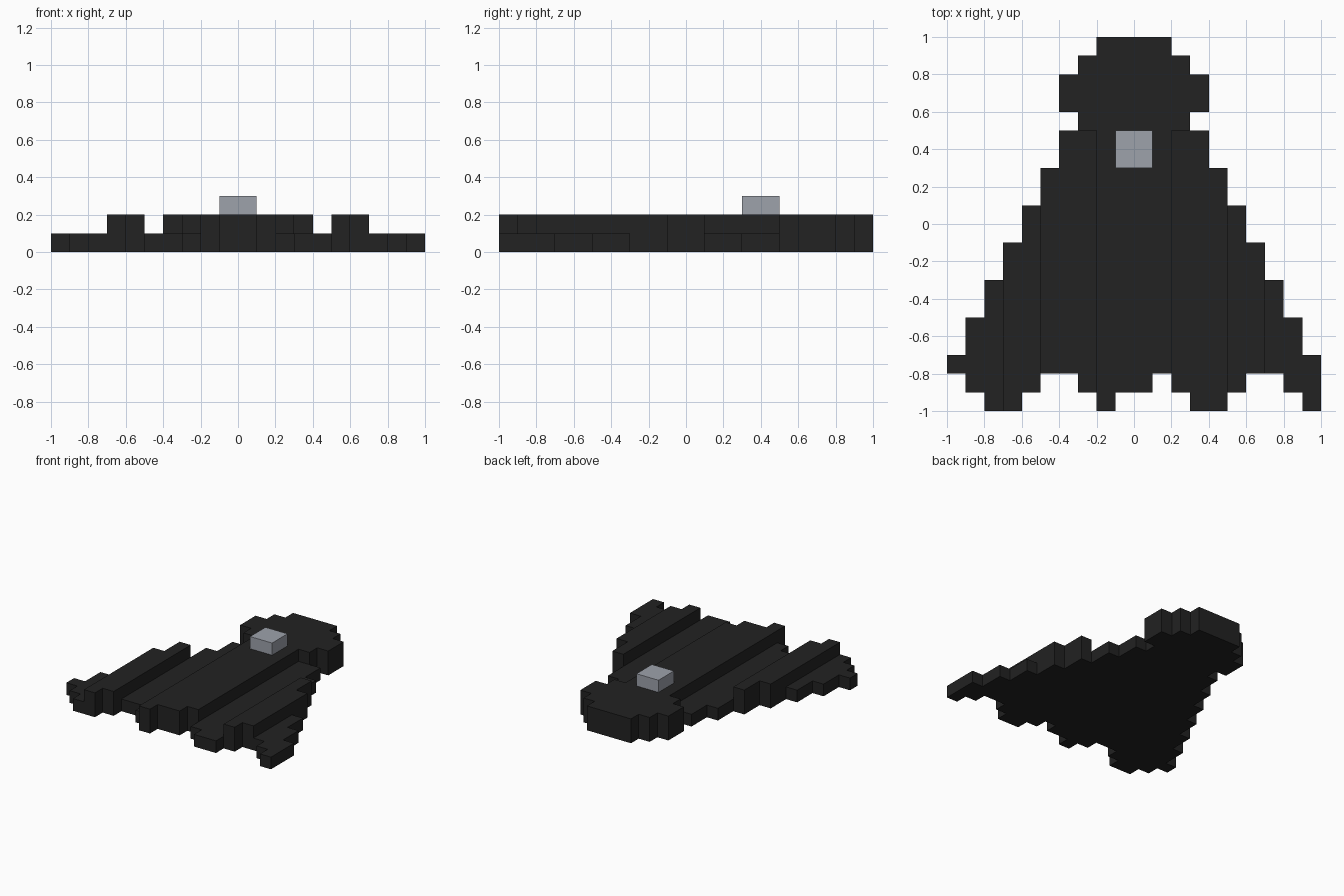
import bpy
import bmesh

UNIT = 0.1  # one block

cube = bpy.data.objects.get("Cube")
if cube:
    bpy.data.objects.remove(cube, do_unlink=True)


def make_material(name, rgb):
    mat = bpy.data.materials.new(name)
    mat.use_nodes = True
    color = (*rgb, 1.0)
    mat.diffuse_color = color
    mat.node_tree.nodes["Principled BSDF"].inputs["Base Color"].default_value = color
    return mat


def stepped_slab(name, first_col, fronts, backs, z0, z1, mat):
    """Extrude a stepped outline; each block-wide column has a front and a back edge."""
    outline = []
    for i, y in enumerate(fronts):
        outline += [(first_col + i, y), (first_col + i + 1, y)]
    for i, y in reversed(list(enumerate(backs))):
        outline += [(first_col + i + 1, y), (first_col + i, y)]
    # Drop repeated points and points lying on straight runs
    corners = []
    for k, p in enumerate(outline):
        a, b = outline[k - 1], outline[(k + 1) % len(outline)]
        if (a[0] == p[0] == b[0]) or (a[1] == p[1] == b[1]):
            continue
        corners.append(p)

    bm = bmesh.new()
    base = bm.faces.new([bm.verts.new((x * UNIT, y * UNIT, z0 * UNIT)) for x, y in corners])
    top = bmesh.ops.extrude_face_region(bm, geom=[base], use_keep_orig=True)
    lifted = [v for v in top["geom"] if isinstance(v, bmesh.types.BMVert)]
    bmesh.ops.translate(bm, verts=lifted, vec=(0, 0, (z1 - z0) * UNIT))
    bmesh.ops.recalc_face_normals(bm, faces=bm.faces)
    mesh = bpy.data.meshes.new(name)
    bm.to_mesh(mesh)
    bm.free()
    mesh.materials.append(mat)
    obj = bpy.data.objects.new(name, mesh)
    bpy.context.collection.objects.link(obj)
    return obj


hull = make_material("charcoal_hull", (0.016, 0.016, 0.016))
glass = make_material("grey_canopy", (0.34, 0.36, 0.41))

# Ragged front edge of every column, from -x to +x
ragged = [-8, -9, -10, -10, -9, -8, -8, -9, -10, -9,
          -9, -8, -9, -10, -10, -9, -8, -8, -9, -10]

# Central ridge and the wide nose behind it
stepped_slab("fuselage", -4, [6, 5] + ragged[8:12] + [5, 6],
             [8, 9, 10, 10, 10, 10, 9, 8], 0, 2, hull)

# Canopy block on the ridge
stepped_slab("canopy", -1, [3, 3], [5, 5], 2, 3, glass)

# Wing panels: name, inner column, back edges going outwards, height
panels = [("inner_wing", 2, [5, 5, 3], 1),
          ("wing_ridge", 5, [1, -1], 2),
          ("outer_wing", 7, [-3, -5, -7], 1)]
for name, inner, backs, height in panels:
    n = len(backs)
    for side, first, edge in (("left", inner, backs), ("right", -inner - n, backs[::-1])):
        stepped_slab(f"{side}_{name}", first, ragged[first + 10:first + 10 + n],
                     edge, 0, height, hull)
